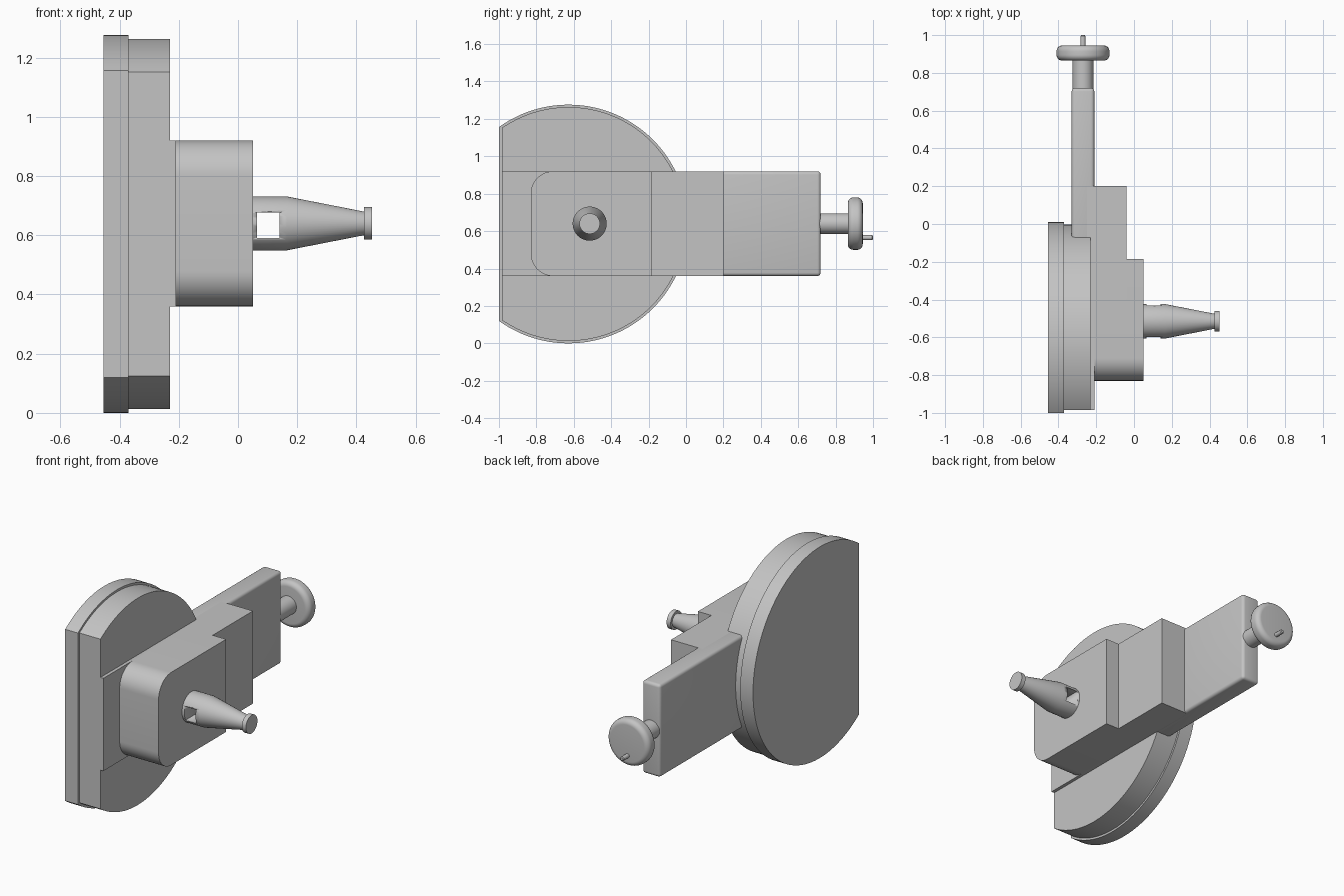
import bpy, bmesh
from math import sin, cos, pi, acos, radians
from mathutils import Vector

cube = bpy.data.objects.get("Cube")
if cube:
    bpy.data.objects.remove(cube, do_unlink=True)

GREY = (0.55, 0.55, 0.55, 1)
mat = bpy.data.materials.new("plain grey")
mat.use_nodes = True
mat.diffuse_color = GREY
mat.node_tree.nodes["Principled BSDF"].inputs["Base Color"].default_value = GREY

MID_Z = 0.64
LOW, HIGH = 0.36, 0.92


def finish(name, bm):
    bmesh.ops.recalc_face_normals(bm, faces=bm.faces)
    mesh = bpy.data.meshes.new(name)
    bm.to_mesh(mesh)
    bm.free()
    mesh.materials.append(mat)
    obj = bpy.data.objects.new(name, mesh)
    bpy.context.collection.objects.link(obj)
    bpy.ops.object.select_all(action='DESELECT')
    obj.select_set(True)
    bpy.context.view_layer.objects.active = obj
    bpy.ops.object.shade_smooth_by_angle(angle=radians(32))
    return obj


def arc(cy, cz, r, a0, a1, steps):
    return [(cy + r * cos(a0 + (a1 - a0) * i / steps),
             cz + r * sin(a0 + (a1 - a0) * i / steps)) for i in range(steps + 1)]


def prism(name, outline, x0, x1):
    """Extrude a (y, z) outline along x."""
    bm = bmesh.new()
    face = bm.faces.new([bm.verts.new((x0, y, z)) for y, z in outline])
    ext = bmesh.ops.extrude_face_region(bm, geom=[face])
    verts = [g for g in ext["geom"] if isinstance(g, bmesh.types.BMVert)]
    bmesh.ops.translate(bm, verts=verts, vec=(x1 - x0, 0, 0))
    return finish(name, bm)


def box(name, x0, x1, y0, y1, z0=LOW, z1=HIGH, bevel=0):
    bm = bmesh.new()
    bmesh.ops.create_cube(bm, size=1)
    for v in bm.verts:
        v.co = ((x0, x1)[v.co.x > 0], (y0, y1)[v.co.y > 0], (z0, z1)[v.co.z > 0])
    if bevel:
        bmesh.ops.bevel(bm, geom=bm.edges[:], offset=bevel, segments=4,
                        profile=0.5, affect='EDGES')
    return finish(name, bm)


def lathe(name, profile, centre, axis, steps=48):
    """Turn (distance, radius) pairs about an x or y axis through centre."""
    bm = bmesh.new()
    d = Vector((1, 0, 0)) if axis == 'x' else Vector((0, 1, 0))
    u, w = Vector((d.y, d.x, 0)), Vector((0, 0, 1))
    rings = []
    for t, r in profile:
        rings.append([bm.verts.new(Vector(centre) + d * t + r *
                      (u * cos(2 * pi * i / steps) + w * sin(2 * pi * i / steps)))
                      for i in range(steps)])
    for a, b in zip(rings, rings[1:]):
        for i in range(steps):
            j = (i + 1) % steps
            bm.faces.new((a[i], a[j], b[j], b[i]))
    bm.faces.new(rings[0])
    bm.faces.new(rings[-1])
    return finish(name, bm)


# Round base discs, each cut flat at the front
def flat_disc(name, radius, flat_y, x0, x1):
    cy = -0.628
    a = acos((flat_y - cy) / radius)
    prism(name, arc(cy, 0.638, radius, -a, a, 96), x0, x1)


flat_disc("back_disc", 0.638, -1.0, -0.455, -0.37)
flat_disc("front_disc", 0.625, -0.985, -0.37, -0.23)

# Slide plate and stepped body
box("slide_plate", -0.25, -0.21, -0.985, 0.2)
box("middle_step", -0.21, -0.04, -0.4, 0.2)
R = 0.12
saddle = [(-0.185, LOW), (-0.185, HIGH)]
saddle += arc(-0.83 + R, HIGH - R, R, pi / 2, pi, 12)
saddle += arc(-0.83 + R, LOW + R, R, pi, 1.5 * pi, 12)
prism("saddle", saddle, -0.21, 0.05)

# Softened arm reaching to the back
box("rear_arm", -0.33, -0.21, -0.2, 0.72, bevel=0.018)

# Handwheel, its shaft and crank pin
WX = -0.27
lathe("wheel_shaft", [(0.70, 0.055), (0.88, 0.055)], (WX, 0, MID_Z), 'y')
r = 0.03
rim = arc(0.865 + r, 0.14 - r, r, pi, pi / 2, 8) + arc(0.945 - r, 0.14 - r, r, pi / 2, 0, 8)
lathe("handwheel", rim, (WX, 0, MID_Z), 'y')
lathe("crank_pin", [(0.93, 0.013), (0.995, 0.013), (1.0, 0.009)], (WX, 0, 0.565), 'y', 20)

# Tapered spindle with a slot cut through, and an end cap
SY = -0.515
spindle = lathe("spindle", [(0.04, 0.091), (0.165, 0.091), (0.43, 0.039)], (0, SY, MID_Z), 'x')
cutter = box("slot_cutter", 0.065, 0.14, SY - 0.2, SY + 0.2, 0.591, 0.676)
cutter.hide_render = True
mod = spindle.modifiers.new("slot", 'BOOLEAN')
mod.operation = 'DIFFERENCE'
mod.solver = 'EXACT'
mod.object = cutter
bpy.context.view_layer.objects.active = spindle
bpy.ops.object.modifier_apply(modifier=mod.name)
bpy.data.objects.remove(cutter, do_unlink=True)
lathe("spindle_cap", [(0.425, 0.055), (0.452, 0.055)], (0, SY, MID_Z), 'x')
